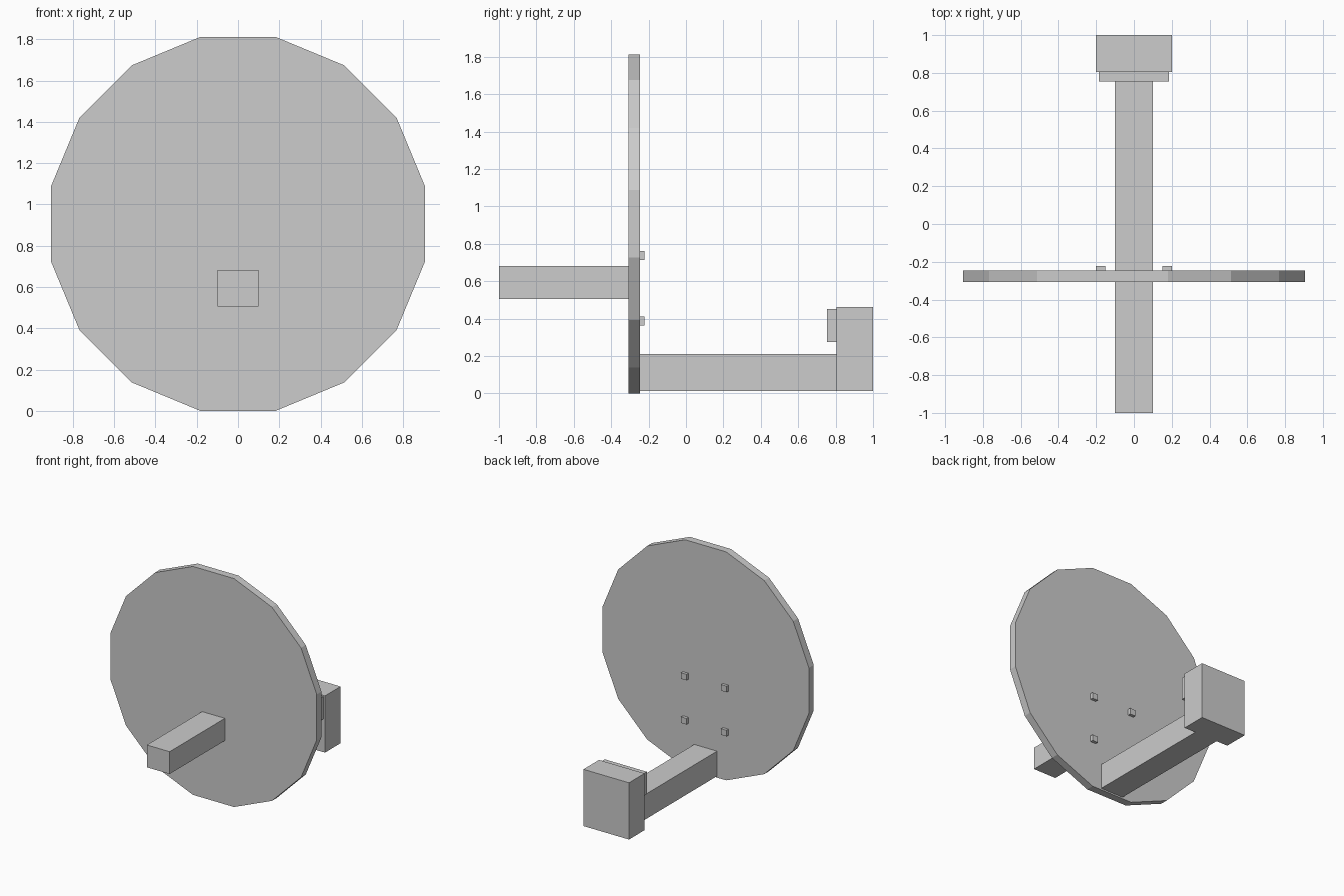
import bpy
import math

cube = bpy.data.objects.get("Cube")
if cube:
    bpy.data.objects.remove(cube, do_unlink=True)

# Single flat grey
grey = bpy.data.materials.new("light_grey")
grey.use_nodes = True
colour = (0.604, 0.604, 0.604, 1)
grey.diffuse_color = colour
grey.node_tree.nodes["Principled BSDF"].inputs["Base Color"].default_value = colour


def finish(name):
    obj = bpy.context.object
    obj.name = name
    obj.data.materials.append(grey)
    return obj


def box(name, xs, ys, zs):
    """Box spanning the given (low, high) ranges."""
    spans = (xs, ys, zs)
    bpy.ops.mesh.primitive_cube_add(size=1, location=[sum(s) / 2 for s in spans])
    obj = finish(name)
    obj.scale = [s[1] - s[0] for s in spans]
    bpy.ops.object.transform_apply(location=False, rotation=False, scale=True)
    return obj


# Round shield plate: sixteen sides, resting on a flat edge
SIDES = 16
DISC_FRONT, DISC_BACK = -0.307, -0.247
apothem = 0.906
bpy.ops.mesh.primitive_cylinder_add(
    vertices=SIDES, radius=apothem / math.cos(math.pi / SIDES),
    depth=DISC_BACK - DISC_FRONT,
    location=(0, (DISC_FRONT + DISC_BACK) / 2, apothem))
disc = finish("disc")
disc.rotation_euler = (math.pi / 2, math.pi / SIDES, 0)

# Turn in the disc's own plane after standing it upright
disc.rotation_euler = (math.pi / 2, 0, 0)
bpy.ops.object.transform_apply(location=False, rotation=True, scale=False)
disc.rotation_euler = (0, math.pi / SIDES, 0)
bpy.ops.object.transform_apply(location=False, rotation=True, scale=False)

# Front bar and lower rear arm
box("front_bar", (-0.1, 0.1), (-1, DISC_FRONT), (0.505, 0.682))
box("rear_arm", (-0.1, 0.1), (DISC_BACK, 0.805), (0.012, 0.21))

# End block with its raised inner pad
box("end_block", (-0.2, 0.2), (0.805, 1), (0.012, 0.462))
box("end_pad", (-0.185, 0.185), (0.755, 0.805), (0.275, 0.452))

# Four small pegs on the back of the disc
for side, sx in (("left", 1), ("right", -1)):
    for level, z in (("lower", 0.387), ("upper", 0.737)):
        x = sx * 0.176
        box(f"{side}_{level}_peg", (x - 0.024, x + 0.024),
            (DISC_BACK, -0.223), (z - 0.024, z + 0.024))
